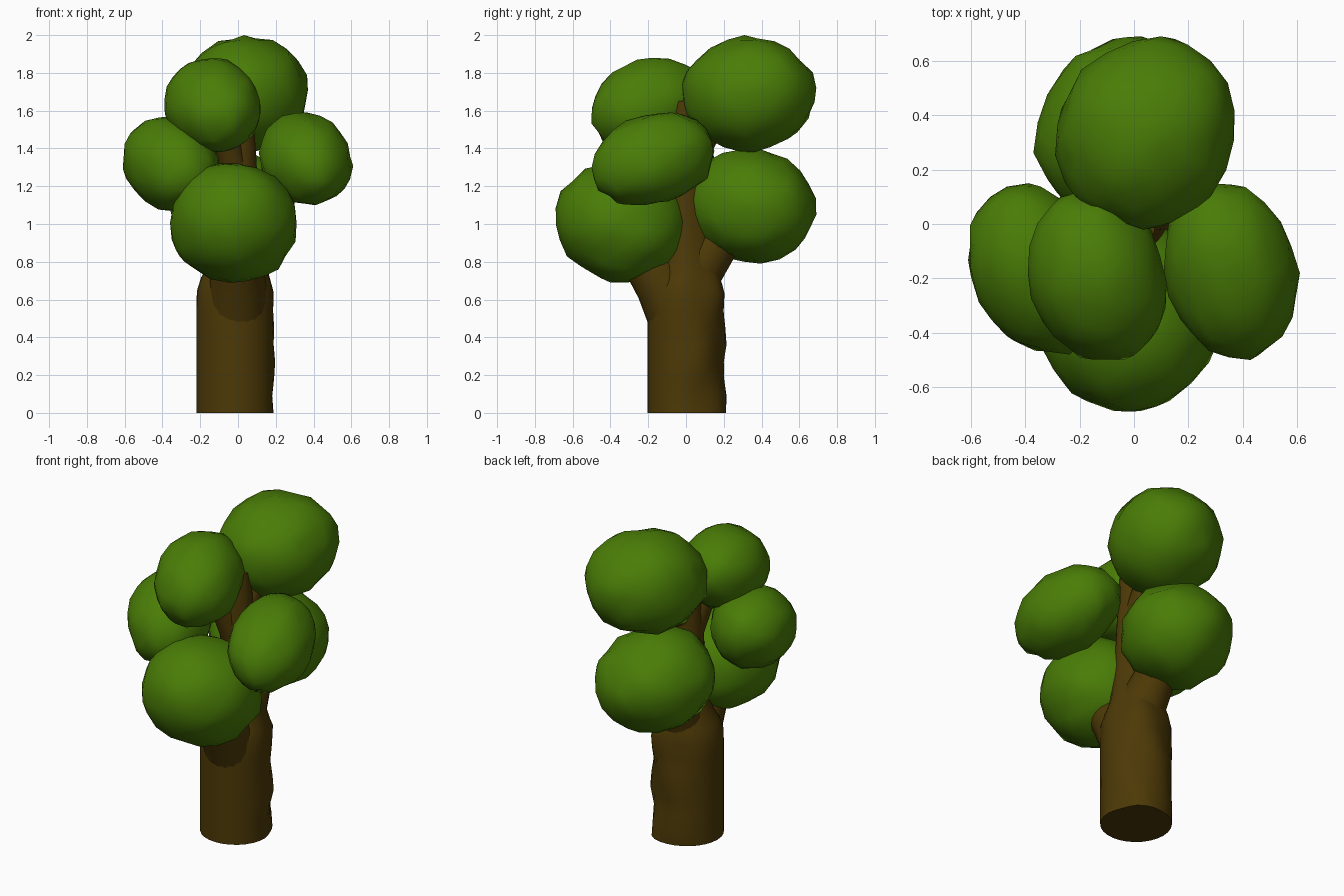
import bpy
import bmesh
import math
from mathutils import Euler, Vector, noise

cube = bpy.data.objects.get("Cube")
if cube:
    bpy.data.objects.remove(cube, do_unlink=True)


def make_material(name, rgb):
    mat = bpy.data.materials.new(name)
    mat.use_nodes = True
    mat.diffuse_color = (*rgb, 1)
    bsdf = mat.node_tree.nodes["Principled BSDF"]
    bsdf.inputs["Base Color"].default_value = (*rgb, 1)
    bsdf.inputs["Roughness"].default_value = 0.9
    return mat


LEAF = make_material("leaf green", (0.068, 0.205, 0.002))
BARK = make_material("bark brown", (0.074, 0.041, 0.002))


def finish(bm, name, mat, angle):
    bmesh.ops.recalc_face_normals(bm, faces=bm.faces)
    mesh = bpy.data.meshes.new(name)
    bm.to_mesh(mesh)
    bm.free()
    obj = bpy.data.objects.new(name, mesh)
    bpy.context.collection.objects.link(obj)
    mesh.materials.append(mat)
    bpy.ops.object.select_all(action="DESELECT")
    obj.select_set(True)
    bpy.context.view_layer.objects.active = obj
    bpy.ops.object.shade_smooth_by_angle(angle=math.radians(angle))


def foliage(name, low, high, stretch, tilt, seed):
    """Lumpy, tilted ball fitted to the box from low to high."""
    bm = bmesh.new()
    bmesh.ops.create_icosphere(bm, subdivisions=3, radius=1)
    turn = Euler([math.radians(a) for a in tilt]).to_matrix()
    shift = Vector((seed * 7.3, seed * 3.1, seed))
    for v in bm.verts:
        lump = 1 + 0.07 * noise.noise(v.co * 2.7 + shift)
        lump += 0.03 * noise.noise(v.co * 6 + shift)
        v.co = turn @ (v.co * lump * Vector(stretch))
    for axis in range(3):
        values = [v.co[axis] for v in bm.verts]
        start, size = min(values), max(values) - min(values)
        for v in bm.verts:
            part = (v.co[axis] - start) / size
            v.co[axis] = low[axis] + part * (high[axis] - low[axis])
    finish(bm, name, LEAF, 80)


def limb(name, path, sides=20, bump=0.0):
    """Tapered tube through (x, y, z, radius) points, closed at both ends."""
    bm = bmesh.new()
    points = [Vector(p[:3]) for p in path]
    rings = []
    for i, centre in enumerate(points):
        along = points[min(i + 1, len(points) - 1)] - points[max(i - 1, 0)]
        turn = Vector((0, 0, 1)).rotation_difference(along)
        ring = []
        for k in range(sides):
            a = math.tau * k / sides
            out = Vector((math.cos(a), math.sin(a), 0))
            # knobbly bark on the back and one side only
            rough = bump * max(0, out.x * 0.6 + out.y)
            knob = rough * noise.noise((centre + out * 0.2) * 6)
            ring.append(bm.verts.new(centre + turn @ out * (path[i][3] + knob)))
        rings.append(ring)
    for a, b in zip(rings, rings[1:]):
        for k in range(sides):
            n = (k + 1) % sides
            bm.faces.new((a[k], a[n], b[n], b[k]))
    bm.faces.new(rings[0])
    bm.faces.new(rings[-1])
    finish(bm, name, BARK, 60)


# Trunk: thick base, rounded shoulder, slim upper stem
base = [(-0.015, 0, z / 100, 0.205) for z in range(0, 63, 9)]
limb("trunk", base + [
    (-0.015, 0, 0.64, 0.203), (-0.012, 0.005, 0.7, 0.185),
    (-0.005, 0.01, 0.76, 0.16), (0, 0.01, 0.86, 0.135),
    (0, 0.01, 1.0, 0.12), (0, 0, 1.35, 0.097), (0, 0, 1.65, 0.08),
], sides=28, bump=0.025)

# Thick forks growing out of the shoulder, then the slim upper ones
limb("lower_front_branch", [(-0.01, 0, 0.42, 0.17), (0, -0.12, 0.68, 0.15), (0, -0.26, 0.88, 0.12)])
limb("lower_back_branch", [(-0.01, 0.01, 0.55, 0.17), (-0.01, 0.06, 0.76, 0.14), (-0.03, 0.27, 1.05, 0.1)])
limb("upper_front_branch", [(0, -0.01, 1.2, 0.08), (-0.05, -0.07, 1.4, 0.07), (-0.1, -0.14, 1.58, 0.06)])
limb("upper_back_branch", [(0, 0, 1.3, 0.08), (0.03, 0.2, 1.62, 0.06)])

# Large clumps
foliage("top_back_foliage", (-0.29, -0.02, 1.38), (0.37, 0.69, 2.0), (1, 1.12, 0.95), (5, 0, -25), 1)
foliage("lower_back_foliage", (-0.37, -0.01, 0.79), (0.3, 0.69, 1.4), (1, 1.12, 0.95), (-8, 0, -25), 2)
foliage("lower_front_foliage", (-0.36, -0.69, 0.69), (0.31, 0.01, 1.32), (1, 1.1, 0.95), (-12, 0, 0), 3)

# Small clumps, longer front to back and rising at the back
SMALL = (1, 1.3, 0.95)
foliage("upper_front_foliage", (-0.39, -0.5, 1.38), (0.12, 0.12, 1.88), SMALL, (16, 0, 18), 4)
foliage("left_foliage", (0.11, -0.5, 1.1), (0.61, 0.15, 1.59), SMALL, (20, 0, 20), 5)
foliage("right_foliage", (-0.61, -0.48, 1.07), (-0.1, 0.15, 1.57), SMALL, (16, 0, 28), 6)
